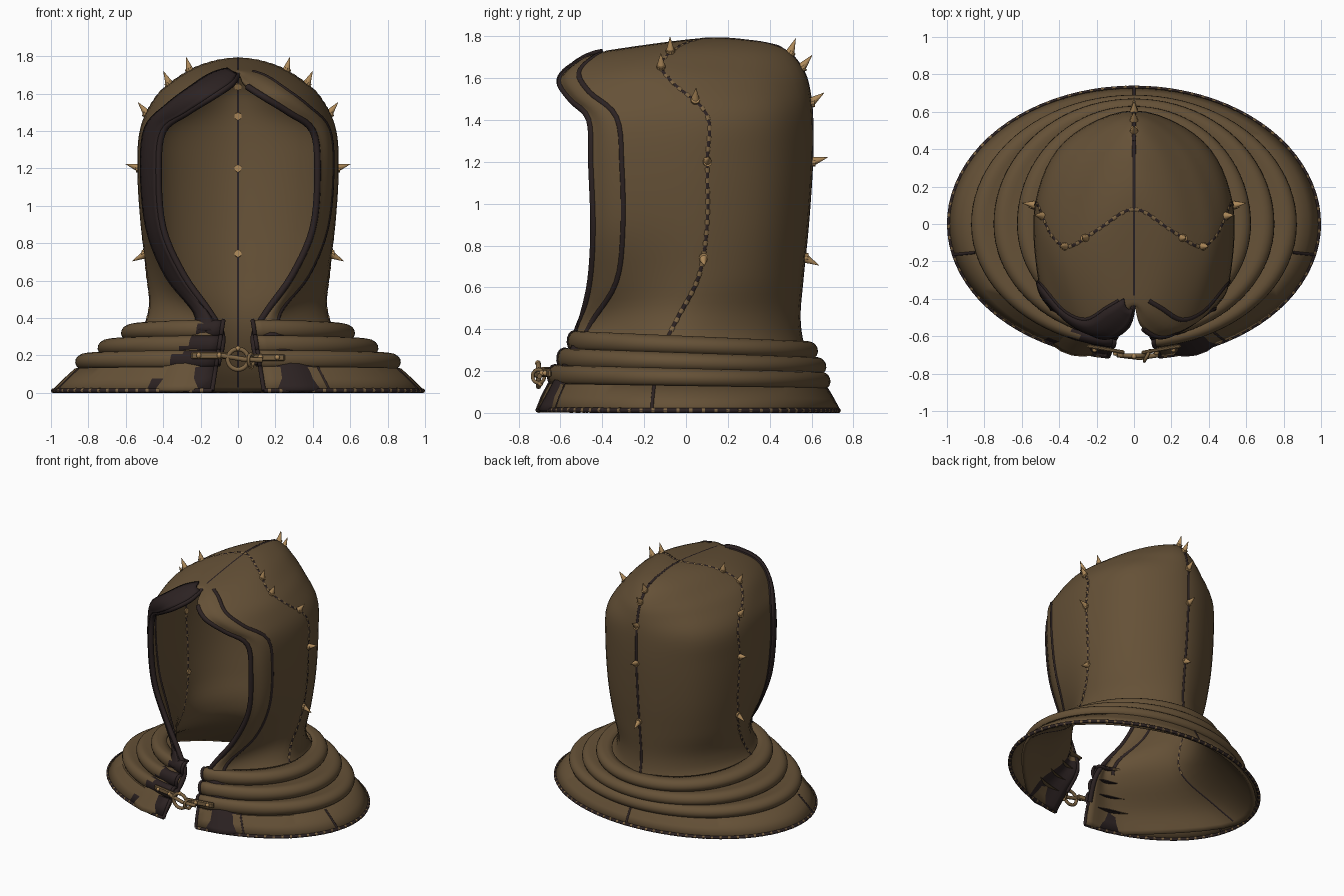
import bpy, bmesh, math
from mathutils import Vector

cube = bpy.data.objects.get("Cube")
if cube:
    bpy.data.objects.remove(cube)


def material(name, r, g, b):
    m = bpy.data.materials.new(name)
    m.use_nodes = True
    m.diffuse_color = (r, g, b, 1)
    m.node_tree.nodes["Principled BSDF"].inputs["Base Color"].default_value = (r, g, b, 1)
    return m


CLOTH = material("brown leather", .130, .082, .038)
DARK = material("dark trim", .025, .016, .016)
HORN = material("tan horn", .42, .25, .10)
BRONZE = material("bronze", .20, .125, .055)


def spline(pts, n, end=None):
    """Catmull-Rom samples, n per span; end is an optional point past the last."""
    pts = [Vector(p) for p in pts]
    ext = [2 * pts[0] - pts[1]] + pts + [end if end else 2 * pts[-1] - pts[-2]]
    out = []
    for a, b, c, d in zip(ext, ext[1:], ext[2:], ext[3:]):
        for k in range(n):
            t = k / n
            out.append(b + (c - a) * (t / 2) + (2 * a - 5 * b + 4 * c - d) * (t * t / 2)
                       + (3 * b - a - 3 * c + d) * (t ** 3 / 2))
    return out + [pts[-1]]


def flip(p):
    return Vector((-p[0], p[1], p[2]))


def select(ob):
    bpy.context.collection.objects.link(ob)
    bpy.ops.object.select_all(action='DESELECT')
    ob.select_set(True)
    bpy.context.view_layer.objects.active = ob


def finish(name, bm, mats, angle=50):
    me = bpy.data.meshes.new(name)
    bm.to_mesh(me)
    bm.free()
    ob = bpy.data.objects.new(name, me)
    for m in mats:
        me.materials.append(m)
    select(ob)
    bpy.ops.object.shade_smooth_by_angle(angle=math.radians(angle))
    return ob


def sheet(name, rows, dark_rule, thick):
    """Cloth surface through rows of points, dark where the rule says so."""
    bm = bmesh.new()
    vs = [[bm.verts.new(p) for p in row] for row in rows]
    for i in range(len(rows) - 1):
        for j in range(len(rows[0]) - 1):
            f = bm.faces.new((vs[i][j], vs[i][j + 1], vs[i + 1][j + 1], vs[i + 1][j]))
            f.material_index = int(dark_rule(j, f.calc_center_median()))
    bmesh.ops.remove_doubles(bm, verts=bm.verts, dist=.0005)
    bmesh.ops.recalc_face_normals(bm, faces=bm.faces)
    ob = finish(name, bm, [CLOTH, DARK])
    mod = ob.modifiers.new("thickness", 'SOLIDIFY')
    mod.thickness, mod.offset = thick, 0


def tube(name, path, radius, mat=DARK, closed=False):
    cu = bpy.data.curves.new(name, 'CURVE')
    cu.dimensions = '3D'
    cu.bevel_depth, cu.bevel_resolution, cu.use_fill_caps = radius, 2, True
    sp = cu.splines.new('POLY')
    sp.points.add(len(path) - 1)
    for q, p in zip(sp.points, path):
        q.co = (*p, 1)
    sp.use_cyclic_u = closed
    cu.materials.append(mat)
    select(bpy.data.objects.new(name, cu))
    bpy.ops.object.convert(target='MESH')


def cone(bm, p, axis, r1, r2, depth, sides):
    mat = Vector((0, 0, 1)).rotation_difference(axis).to_matrix().to_4x4()
    mat.translation = p
    bmesh.ops.create_cone(bm, cap_ends=True, segments=sides, radius1=r1, radius2=r2,
                          depth=depth, matrix=mat)


def stitches(name, path, step, radius, length):
    """Short bronze wraps at even steps along a cord."""
    bm = bmesh.new()
    due = step / 2
    for a, b in zip(path, path[1:]):
        d = (b - a).length
        while d and due < d:
            cone(bm, a.lerp(b, due / d), (b - a).normalized(), radius, radius, length, 8)
            due += step
        due -= d
    finish(name, bm, [BRONZE])


# Guide curves of the left half, from the hem up to the crown
edge = [(.14, -.7, .01), (.11, -.62, .15), (.085, -.53, .3), (.15, -.5, .43), (.29, -.455, .63),
        (.4, -.44, .88), (.425, -.45, 1.18), (.4, -.46, 1.4), (.27, -.55, 1.5),
        (.14, -.6, 1.58), (.035, -.54, 1.65), (0, -.42, 1.7)]
band = [(.45, -.63, .01), (.38, -.57, .15), (.24, -.51, .3), (.22, -.45, .43), (.37, -.33, .63),
        (.47, -.3, .88), (.5, -.305, 1.18), (.48, -.33, 1.41), (.37, -.46, 1.53),
        (.25, -.51, 1.62), (.13, -.44, 1.695), (0, -.38, 1.72)]
side = [(.97, 0, .01), (.8, -.06, .14), (.54, -.1, .3), (.465, -.04, .45), (.48, .06, .65),
        (.505, .1, .9), (.52, .1, 1.2), (.505, .1, 1.42), (.435, -.06, 1.57),
        (.34, -.12, 1.66), (.19, -.03, 1.745), (0, .08, 1.78)]
back = [(.72, .01), (.63, .14), (.56, .3), (.535, .45), (.55, .65), (.575, .9), (.595, 1.2),
        (.595, 1.42), (.58, 1.55), (.555, 1.63), (.505, 1.7), (.44, 1.745)]
back = [(0, y, z) for y, z in back]
quarter = [(m[0] * .7, m[1] + (b[1] - m[1]) * .67, (m[2] + b[2]) / 2 + .006)
           for m, b in zip(side, back)]

# Hood, with a dark underlap inside the left front
U, V = 6, 5
guides = [spline(g, V, flip(g[-2])) for g in (edge, band, side, quarter)] + [spline(back, V)]
rows = []
for e, s, m, q, b in zip(*guides):
    rows.append(spline([e, s, m, q, b, flip(q), flip(m), flip(s), flip(e)], U))
sheet("hood", rows, lambda j, c: j < U and c.z < .36, .02)


def outward(i, j):
    """Hood normal at a grid point, pointing away from the head."""
    up = rows[i + 1][j] - rows[i - 1][j]
    n = up.cross(rows[i][min(j + 1, 8 * U)] - rows[i][j - 1]).normalized()
    return n if n.dot(rows[i][j] - Vector((0, .05, .9))) > 0 else -n


def column(k, start=0, stop=None):
    return [row[k * U] for row in rows[start:stop]]


# Raised dark band on the right of the opening
sheet("right_face_band",
      [[rows[i][j] + outward(i, j) * .014 for j in range(7 * U, 8 * U + 1)]
       for i in range(2 * V + 1, 11 * V - 1)], lambda j, c: True, .022)

# Piping on the opening and along the face band
for name, k, stop in (("left", 0, 10 * V), ("right", 8, None)):
    tube(name + "_opening_piping", column(k, V, stop), .018)
for name, k in (("left", 1), ("right", 7)):
    tube(name + "_band_piping", column(k, 2 * V + 2, 10 * V + 3), .016)

# Seams, stitches and spikes; each spike has a height and an upward lean
spike_bm = bmesh.new()
for name, k in (("left", 2), ("back", 4), ("right", 6)):
    tube(name + "_seam", column(k, 1), .013)
    if name != "back":
        stitches(name + "_seam_stitches", column(k, 2 * V), .05, .0145, .022)
    for z, lean in ((.76, -.4), (1.21, .3), (1.48, .6), (1.64, .5), (1.715, .8)):
        i = min(range(len(rows) - 1), key=lambda r: abs(rows[r][k * U].z - z))
        p, n = rows[i][k * U], outward(i, k * U)
        cone(spike_bm, p + n * .002, n, .02, .022, .044, 10)
        n = (n + Vector((0, 0, lean))).normalized()
        cone(spike_bm, p + n * .05, n, .021, .001, .07, 10)
finish("spikes", spike_bm, [HORN], 35)
crown = rows[-1]
tube("crown_seam_back", crown[2 * U:4 * U + 1], .013)
tube("crown_seam_front", crown[U:2 * U + 1], .012)

# Collar: flared skirt and three soft rolls (side, back, front radii and height)
profile = [(.988, .728, .715, .012), (.93, .7, .69, .07), (.87, .67, .66, .125)]
for s, b, f, z in ((.81, .645, .63, .165), (.69, .625, .585, .24), (.565, .585, .535, .32)):
    for k in range(9):
        a = math.radians(-75 + 23 * k)
        c, h = math.cos(a), math.sin(a)
        profile.append((s + .055 * c, b + .04 * c, f + .03 * c, z + .042 * h))
profile.append((.5, .545, .49, .36))


def ring(s, b, f, z, n=80):
    start = math.asin((.14 - .17 * z) / s)
    pts = []
    for k in range(n + 1):
        a = start + (2 * math.pi - 2 * start) * k / n
        y = -math.cos(a) * (f if math.cos(a) > 0 else b)
        pts.append(Vector((s * math.sin(a), y, z - .12 * y * z)))
    return pts


collar = [ring(*p) for p in profile]
sheet("collar", collar,
      lambda j, c: c.x < 0 and c.y < -.3 and -c.x < .2 + .8 * (.36 - c.z) and c.z > .04, .012)
for name, k in (("left", 0), ("right", -1)):
    tube(name + "_collar_piping", [r[k] for r in collar[:-1]], .012)
tube("hem_cord", collar[0], .012)
stitches("hem_stitches", collar[0], .06, .0125, .016)

# Short seams on the skirt
for name, k in (("left", 16), ("back", 40), ("right", 64)):
    tube(name + "_skirt_seam", [r[k] for r in collar[:3]], .01)
tube("left_flap_piping", [r[5] for r in collar[:4]], .009)

# Clasp: two straps, a ring, a hook and a pin
for name, x0, x1, z in (("right_strap", -.25, -.05, .20), ("left_strap", .04, .25, .19)):
    bm = bmesh.new()
    bmesh.ops.create_cube(bm, size=1)
    for v in bm.verts:
        x = (x0 + x1) / 2 + v.co.x * (x1 - x0)
        v.co = (x, -.695 + abs(x) * .17 + v.co.y * .02, z + v.co.z * .038)
    bmesh.ops.bevel(bm, geom=bm.edges[:], offset=.006, segments=1, affect='EDGES')
    finish(name, bm, [BRONZE], 30)


def circle(cx, cy, cz, r, turn=0):
    return [(cx + r * math.cos(a) * math.cos(turn), cy + r * math.cos(a) * math.sin(turn),
             cz + r * math.sin(a)) for a in (k * math.pi / 12 for k in range(24))]


tube("clasp_ring", circle(0, -.705, .18, .055), .012, BRONZE, True)
tube("hook_loop", circle(.07, -.705, .175, .032, 1.1), .009, BRONZE, True)
tube("clasp_pin", [(-.09, -.7, .2), (.03, -.715, .18), (.13, -.7, .175)], .013, BRONZE)
bm = bmesh.new()
for x, z in ((-.21, .2), (-.1, .2), (.12, .19), (.21, .19), (0, .238), (.07, .14)):
    bmesh.ops.create_icosphere(bm, subdivisions=2, radius=.014)
    for v in bm.verts[-42:]:
        v.co += Vector((x, -.708 + abs(x) * .17, z))
finish("clasp_studs", bm, [HORN])
